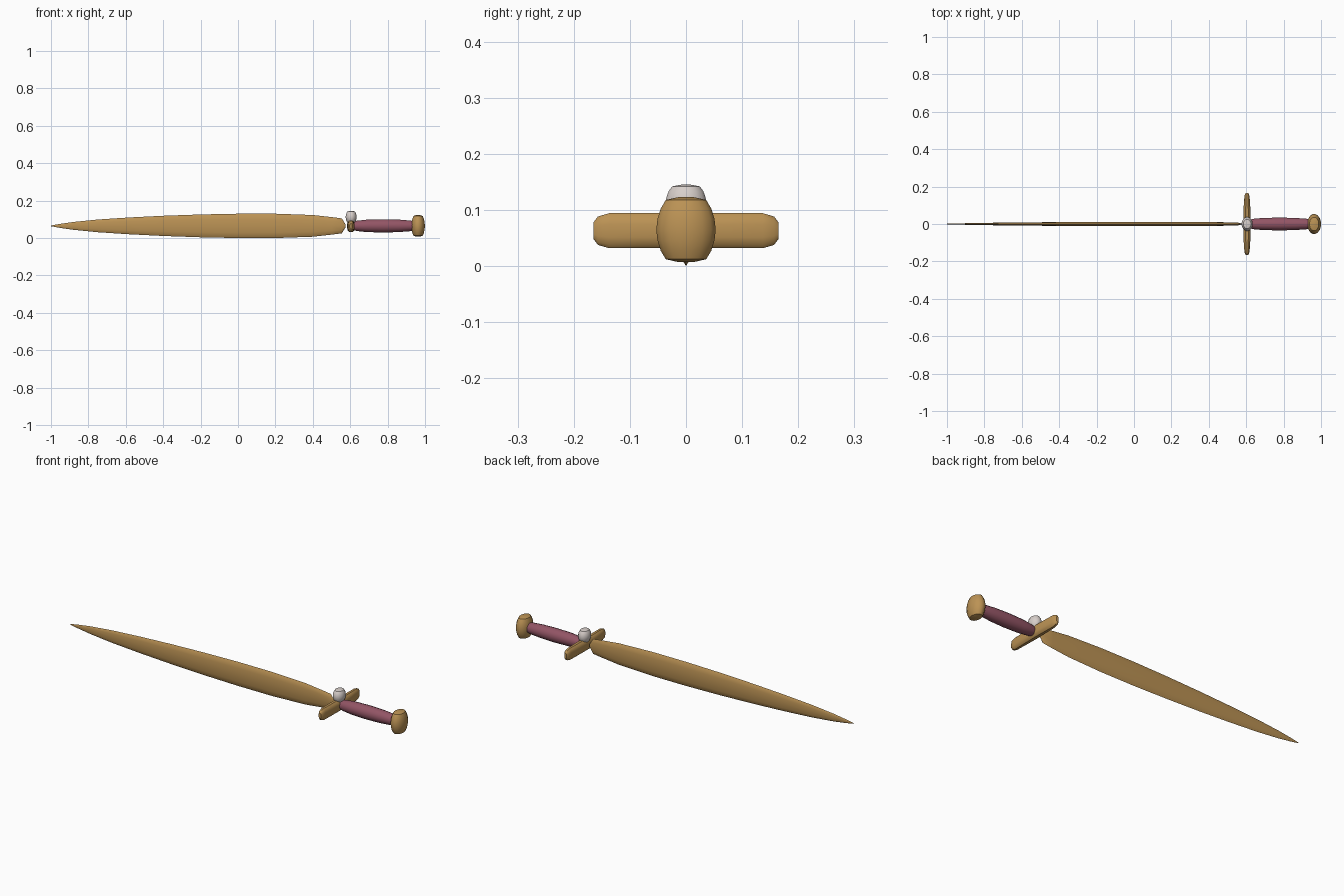
import bpy, bmesh, math

if "Cube" in bpy.data.objects:
    bpy.data.objects.remove(bpy.data.objects["Cube"])

MID = 0.07  # height of the sword's long axis


def material(name, rgb):
    m = bpy.data.materials.new(name)
    m.diffuse_color = (*rgb, 1)
    m.use_nodes = True
    m.node_tree.nodes["Principled BSDF"].inputs["Base Color"].default_value = m.diffuse_color
    return m


gold = material("gold", (0.50, 0.29, 0.09))
leather = material("leather", (0.29, 0.09, 0.13))
pearl = material("pearl", (0.68, 0.62, 0.59))


def ellipse(n, power=1.0):
    """Unit cross-section; power below 1 squares it off."""
    pts = []
    for i in range(n):
        a = 2 * math.pi * (i + 0.5) / n
        c, s = math.cos(a), math.sin(a)
        pts.append((math.copysign(abs(c) ** power, c), math.copysign(abs(s) ** power, s)))
    return pts


def loft(name, axis, rings, section, centre, mat, angle=35):
    """Skin rings (position, half size a, half size b) along an axis; a and b
    follow the two remaining axes in x, y, z order."""
    bm = bmesh.new()
    loops = []
    for pos, a, b in rings:
        loop = []
        for u, v in section:
            co = [u * a, v * b]
            co.insert(axis, pos)
            loop.append(bm.verts.new([p + c for p, c in zip(co, centre)]))
        loops.append(loop)
    n = len(section)
    for lo, hi in zip(loops, loops[1:]):
        for i in range(n):
            j = (i + 1) % n
            bm.faces.new((lo[i], lo[j], hi[j], hi[i]))
    bm.faces.new(loops[0])
    bm.faces.new(loops[-1])
    bmesh.ops.recalc_face_normals(bm, faces=bm.faces)
    me = bpy.data.meshes.new(name)
    bm.to_mesh(me)
    bm.free()
    me.shade_smooth()
    me.set_sharp_from_angle(angle=math.radians(angle))
    me.materials.append(mat)
    ob = bpy.data.objects.new(name, me)
    bpy.context.collection.objects.link(ob)
    return ob


def barrel(name, half_height, rx, ry, centre, mat):
    """Upright barrel with shallow domed ends."""
    half = [(1.0, 0.25), (0.91, 0.68), (0.65, 0.85), (0.33, 0.96)]
    prof = [(-t, r) for t, r in half] + [(0, 1)] + [(t, r) for t, r in reversed(half)]
    rings = [(t * half_height, r * rx, r * ry) for t, r in prof]
    return loft(name, 2, rings, ellipse(16), centre, mat)


# Leaf-shaped blade with a thin lens section
lens = [(1 - abs(t) ** 4, t) for t in (-1, -0.85, -0.55, 0, 0.55, 0.85)]
lens += [(-(1 - t ** 4), t) for t in (1, 0.85, 0.55, 0, -0.55, -0.85)]
lens[6] = (0, 1)
outline = [(-1.0, 0.002), (-0.95, 0.011), (-0.88, 0.021), (-0.75, 0.034), (-0.58, 0.045),
           (-0.4, 0.054), (-0.2, 0.061), (0.0, 0.065), (0.2, 0.065), (0.4, 0.058),
           (0.5, 0.047), (0.555, 0.040), (0.575, 0.008)]
blade = [(x, 0.001 + 0.011 * w / 0.065, w) for x, w in outline]
loft("blade", 0, blade, lens, (0, 0, MID), gold, 50)

# Crossguard, rounded at both ends
arm = [(0.165, 0.007, 0.015), (0.157, 0.012, 0.026), (0.137, 0.015, 0.032),
       (0.08, 0.019, 0.032)]
guard = [(-y, a, b) for y, a, b in arm] + [(0, 0.021, 0.032)]
guard += [(y, a, b) for y, a, b in reversed(arm)]
loft("crossguard", 1, guard, ellipse(12, 0.75), (0.604, 0, 0.068), gold)

# Swelling grip
grip = [(0.605, 0.02, 0.02), (0.635, 0.028, 0.028), (0.69, 0.033, 0.034),
        (0.78, 0.035, 0.036), (0.86, 0.033, 0.034), (0.92, 0.029, 0.029),
        (0.94, 0.026, 0.026)]
loft("grip", 0, grip, ellipse(16), (0, 0, MID), leather)

# Pommel and the gem sitting on the guard
barrel("pommel", 0.058, 0.037, 0.054, (0.963, 0, MID), gold)
barrel("gem", 0.033, 0.03, 0.037, (0.605, 0, 0.117), pearl)

# Rest the lowest edge exactly on the ground
obs = list(bpy.context.collection.objects)
low = min(v.co.z for o in obs for v in o.data.vertices)
for o in obs:
    o.location.z -= low
